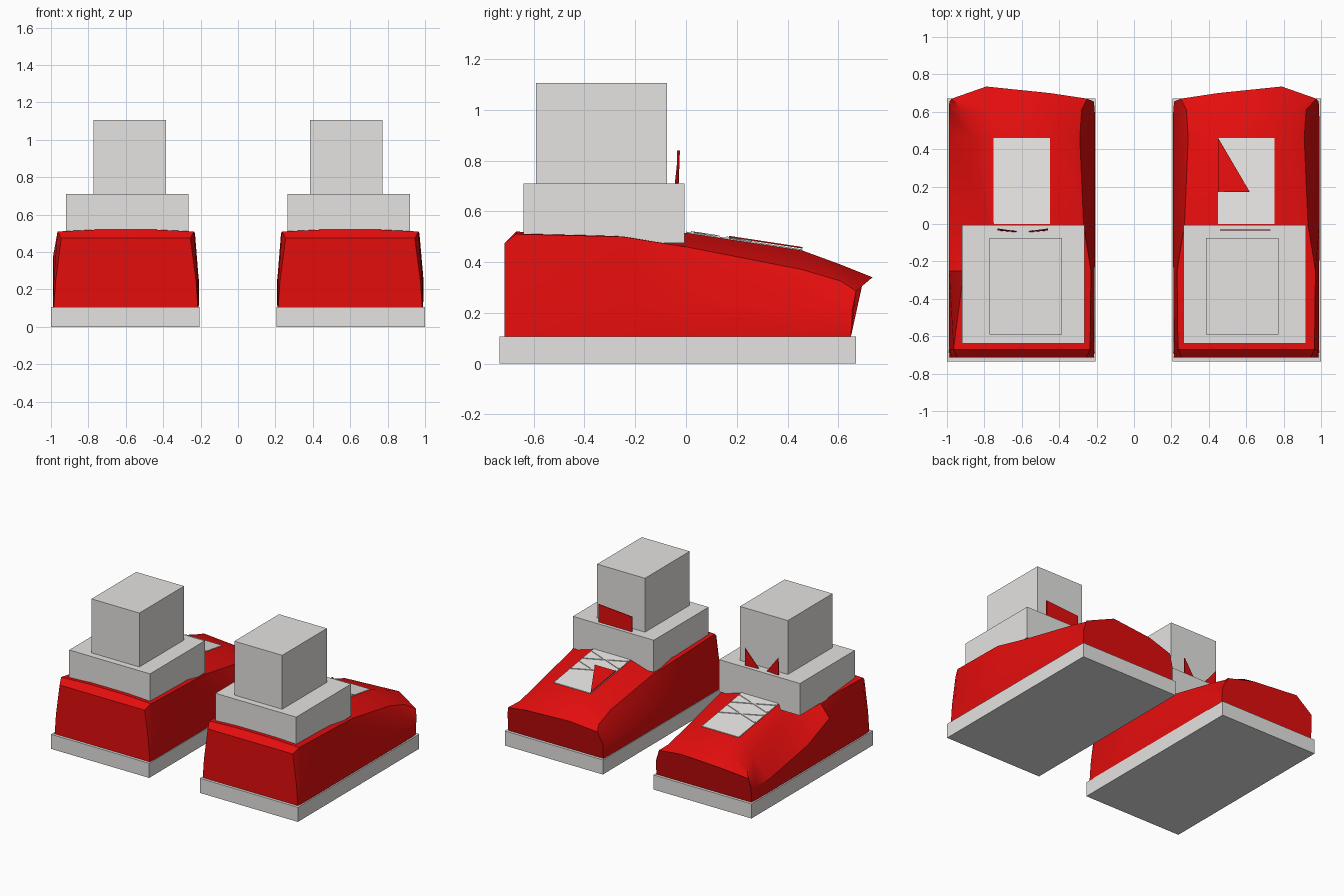
import bpy, bmesh, math

if "Cube" in bpy.data.objects:
    bpy.data.objects.remove(bpy.data.objects["Cube"])


def material(name, rgb):
    m = bpy.data.materials.new(name)
    m.diffuse_color = (*rgb, 1)
    m.use_nodes = True
    m.node_tree.nodes["Principled BSDF"].inputs["Base Color"].default_value = m.diffuse_color
    return m


RED = material("red", (0.78, 0.004, 0.004))
GREY = material("light grey", (0.78, 0.77, 0.76))


def mesh_object(name, verts, faces, mat, smooth=None):
    me = bpy.data.meshes.new(name)
    bm = bmesh.new()
    vs = [bm.verts.new(v) for v in verts]
    for f in faces:
        bm.faces.new([vs[i] for i in f])
    bmesh.ops.recalc_face_normals(bm, faces=bm.faces)
    bm.to_mesh(me)
    bm.free()
    me.materials.append(mat)
    ob = bpy.data.objects.new(name, me)
    bpy.context.collection.objects.link(ob)
    if smooth:
        bpy.context.view_layer.objects.active = ob
        ob.select_set(True)
        bpy.ops.object.shade_smooth_by_angle(angle=math.radians(smooth))
        ob.select_set(False)
    return ob


def loft(name, rings, mat, smooth=None):
    """Skin closed rings of equal length and cap both ends."""
    n = len(rings[0])
    verts = [p for r in rings for p in r]
    faces = [(k * n + i, k * n + (i + 1) % n, (k + 1) * n + (i + 1) % n, (k + 1) * n + i)
             for k in range(len(rings) - 1) for i in range(n)]
    faces += [tuple(range(n)), tuple(range((len(rings) - 1) * n, len(rings) * n))]
    return mesh_object(name, verts, faces, mat, smooth)


def box(name, x0, x1, y0, y1, z0, z1, mat):
    rings = [[(x0, y0, z), (x1, y0, z), (x1, y1, z), (x0, y1, z)] for z in (z0, z1)]
    return loft(name, rings, mat)


def plate(name, outline, offset, mat):
    """Thin plate: an outline and its copy shifted by offset."""
    return loft(name, [outline, [tuple(a + b for a, b in zip(p, offset)) for p in outline]], mat)


def slope(y):
    """Height of the instep."""
    return 0.515 - 0.152 * y


# Half cross-sections: y, (top half width, z), (shoulder), (side), base half width
SECTIONS = [
    (-0.715, (0.15, 0.475), (0.345, 0.475), (0.375, 0.25), 0.385),
    (-0.670, (0.15, 0.520), (0.365, 0.510), (0.385, 0.25), 0.390),
    (-0.250, (0.15, 0.505), (0.370, 0.500), (0.390, 0.25), 0.390),
    (0.000, (0.15, 0.515), (0.330, 0.460), (0.392, 0.25), 0.390),
    (0.460, (0.15, 0.445), (0.310, 0.370), (0.392, 0.22), 0.390),
    (0.610, (0.16, 0.390), (0.320, 0.325), (0.390, 0.21), 0.388),
]
# Sunken outer flank on one shoe: shoulder and side per section
SUNKEN = {
    -0.250: ((0.310, 0.475), (0.388, 0.38)),
    0.000: ((0.175, 0.440), (0.388, 0.28)),
    0.460: ((0.260, 0.360), (0.390, 0.20)),
}
# Toe outline, inner base round to outer base: across, y, z
TOE = [(-0.385, 0.65, 0.107), (-0.385, 0.655, 0.21), (-0.35, 0.67, 0.30), (-0.15, 0.70, 0.335),
       (0.19, 0.735, 0.34), (0.375, 0.67, 0.285), (0.387, 0.655, 0.21), (0.385, 0.65, 0.107)]


def shoe(s, label):
    def X(u):
        return s * (0.6 + u)

    # Sole
    box(label + "_sole", X(-0.395), X(0.4), -0.735, 0.67, 0, 0.107, GREY)

    # Upper
    rings = []
    for y, top, shoulder, flank, base in SECTIONS:
        inner = [(base, 0.107), flank, shoulder, top]
        outer = [top, shoulder, flank, (base, 0.107)]
        if s < 0 and y in SUNKEN:
            outer[1:3] = SUNKEN[y]
        rings.append([(X(-w), y, z) for w, z in inner] + [(X(w), y, z) for w, z in outer])
    rings.append([(X(u), y, z) for u, y, z in TOE])
    loft(label + "_upper", rings, RED, 35)

    # Ankle cuff and leg
    box(label + "_cuff", X(-0.335), X(0.32), -0.64, -0.005, 0.475, 0.71, GREY)
    box(label + "_leg", X(-0.215), X(0.173), -0.592, -0.075, 0.70, 1.105, GREY)

    # Tongue panel on the instep
    def on_panel(u, y, lift):
        return (X(u), y, slope(y) + lift)

    plate(label + "_tongue", [on_panel(u, y, 0) for u, y in
                              ((-0.15, 0.0), (0.15, 0.0), (0.15, 0.46), (-0.15, 0.46))],
          (0, 0, 0.005), GREY)

    # Crossed laces
    for k, (y0, y1) in enumerate(((0.02, 0.12), (0.16, 0.26))):
        for d in (-1, 1):
            ends = [on_panel(-0.145 * d, y0, 0.005), on_panel(0.145 * d, y1, 0.005)]
            a, b = ends
            strip = [a, b, (b[0], b[1] + 0.012, b[2] - 0.002), (a[0], a[1] + 0.012, a[2] - 0.002)]
            plate(f"{label}_lace_{k}_{'a' if d < 0 else 'b'}", strip, (0, 0, 0.005), GREY)

    # Red tab standing on the cuff, notched on one shoe
    if s > 0:
        tab = [(-0.14, 0.70), (0.13, 0.70), (0.13, 0.84), (-0.14, 0.82)]
        plate(label + "_tab", [(X(u), -0.035, z) for u, z in tab], (0, 0.006, 0), RED)
        # Folded red corner over the tongue
        plate(label + "_fold", [on_panel(u, y, 0.008) for u, y in
                                ((-0.15, 0.46), (-0.15, 0.17), (0.02, 0.17))],
              (0, 0, 0.006), RED)
    else:
        for k, (a, b) in enumerate(((-0.14, -0.03), (0.13, 0.02))):
            pts = [(X(a), -0.035, 0.70), (X(b), -0.045, 0.70), (X(a), -0.03, 0.84)]
            plate(f"{label}_tab_{k}", pts, (0, 0.006, 0), RED)


shoe(1, "right")
shoe(-1, "left")
